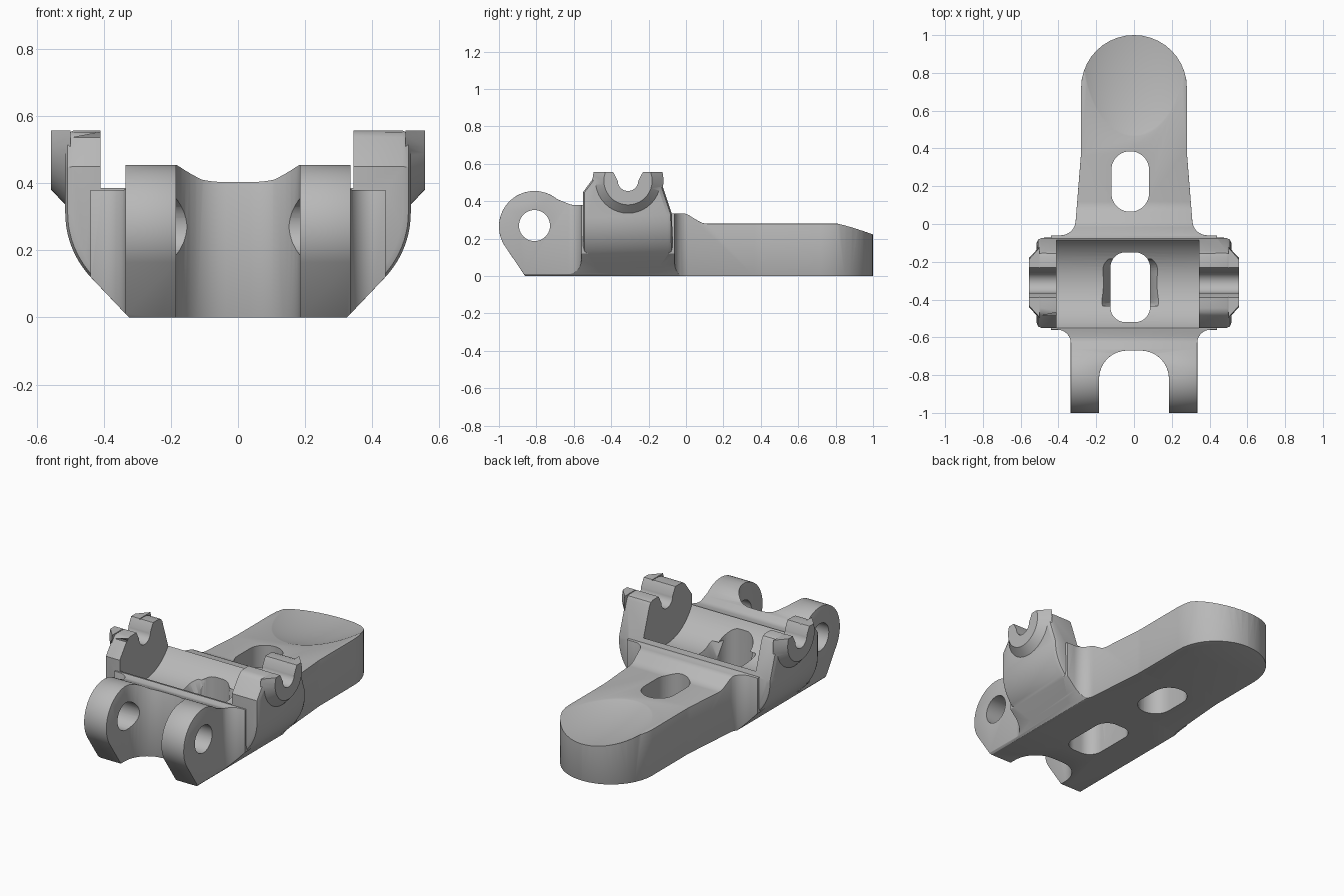
import bpy, bmesh, math
from mathutils import Vector

cube = bpy.data.objects.get("Cube")
if cube:
    bpy.data.objects.remove(cube, do_unlink=True)

grey = bpy.data.materials.new("matte_grey")
grey.use_nodes = True
COLOUR = (0.48, 0.48, 0.48, 1)
grey.diffuse_color = COLOUR
grey.node_tree.nodes["Principled BSDF"].inputs["Base Color"].default_value = COLOUR


def rounded(corners, steps=10):
    """Turn (u, v, radius) corners into an outline with filleted corners."""
    out = []
    for i, (u, v, r) in enumerate(corners):
        p = Vector((u, v, 0))
        if r == 0:
            out.append((u, v))
            continue
        a = (Vector((*corners[i - 1][:2], 0)) - p).normalized()
        b = (Vector((*corners[(i + 1) % len(corners)][:2], 0)) - p).normalized()
        half = a.angle(b) / 2
        c = p + (a + b).normalized() * r / math.sin(half)
        start = (p + a * r / math.tan(half) - c).normalized()
        end = (p + b * r / math.tan(half) - c).normalized()
        for k in range(steps + 1):
            q = c + start.slerp(end, k / steps).normalized() * r
            out.append((q.x, q.y))
    return out


def arc(u, v, r, first=0, last=360, steps=40):
    angles = [math.radians(first + (last - first) * k / steps) for k in range(steps + 1)]
    return [(u + r * math.cos(t), v + r * math.sin(t)) for t in angles]


def box(u0, u1, v0, v1, r=0):
    return rounded([(u0, v0, r), (u1, v0, r), (u1, v1, r), (u0, v1, r)])


def mirrored(half):
    """Close a right half outline with its reflection."""
    return half + [(-c[0], *c[1:]) for c in reversed(half)]


def prism(name, outline, axis, start, end, grow=(1, 1)):
    """Extrude an outline along an axis, optionally scaling the far end."""
    place = {"x": lambda u, v, w: (w, u, v),
             "y": lambda u, v, w: (u, w, v),
             "z": lambda u, v, w: (u, v, w)}[axis]
    cu = (min(p[0] for p in outline) + max(p[0] for p in outline)) / 2
    cv = (min(p[1] for p in outline) + max(p[1] for p in outline)) / 2
    clean = [p for i, p in enumerate(outline) if math.dist(p, outline[i - 1]) > 1e-4]
    bm = bmesh.new()
    near = [bm.verts.new(place(u, v, start)) for u, v in clean]
    far = [bm.verts.new(place(cu + (u - cu) * grow[0], cv + (v - cv) * grow[1], end))
           for u, v in clean]
    bm.faces.new(near)
    bm.faces.new(far)
    for i in range(len(clean)):
        bm.faces.new((near[i - 1], near[i], far[i], far[i - 1]))
    bmesh.ops.recalc_face_normals(bm, faces=bm.faces)
    mesh = bpy.data.meshes.new(name)
    bm.to_mesh(mesh)
    bm.free()
    mesh.materials.append(grey)
    obj = bpy.data.objects.new(name, mesh)
    bpy.context.collection.objects.link(obj)
    return obj


def apply(obj, mod):
    bpy.context.view_layer.objects.active = obj
    bpy.ops.object.modifier_apply(modifier=mod.name)


def combine(obj, other, operation):
    mod = obj.modifiers.new("combine", "BOOLEAN")
    mod.operation, mod.object, mod.solver = operation, other, "EXACT"
    apply(obj, mod)
    bpy.data.objects.remove(other, do_unlink=True)


def soften(obj, width):
    mod = obj.modifiers.new("soften", "BEVEL")
    mod.width, mod.segments = width, 2
    mod.limit_method, mod.angle_limit = "ANGLE", math.radians(40)
    apply(obj, mod)


AXLE_Y, AXLE_Z, TOP = -0.31, 0.51, 0.557

# Cross-section shared by the body and the side cheeks
hull = rounded(mirrored([(0.325, 0, 0), (0.515, 0.2, 0.28), (0.515, TOP, 0)]))

# Main body: plan outline cut by the side profile and the hull section
plan = rounded(mirrored([
    (0.185, -0.67, 0.15), (0.185, -1.1, 0), (0.335, -1.1, 0), (0.335, -0.56, 0.07),
    (0.44, -0.56, 0), (0.44, -0.06, 0), (0.315, -0.06, 0.08), (0.28, 0.38, 0.4),
    (0.28, 1, 0.279)]))
body = prism("bracket_body", plan, "z", 0, 0.7)
profile = arc(-0.81, 0.265, 0.19, 50, 212, 30) + rounded([
    (-0.86, 0, 0), (1.1, 0, 0), (1.1, 0.28, 0), (0.09, 0.28, 0.1), (0, 0.335, 0.06),
    (-0.07, 0.335, 0), (-0.55, 0.38, 0), (-0.61, 0.38, 0.08), (-0.66, 0.4, 0)])
combine(body, prism("side_profile", profile, "x", -1, 1), "INTERSECT")
combine(body, prism("hull_section", hull, "y", -1.2, 1.2), "INTERSECT")
soften(body, 0.012)

# Side cheeks that hold the axle
cheeks = prism("cheeks", hull, "y", -0.7, 0.1)
cheek_side = [(-0.47, 0), (-0.15, 0), (-0.07, 0.11), (-0.075, 0.33), (-0.15, TOP),
              (-0.47, TOP), (-0.55, 0.45), (-0.55, 0.1)]
combine(cheeks, prism("cheek_side", cheek_side, "x", -1, 1), "INTERSECT")
soften(cheeks, 0.025)

# Tapered outer bosses, level with the cheek tops
for side in (-1, 1):
    boss = prism("boss", arc(AXLE_Y, AXLE_Z, 0.19), "x", side * 0.5, side * TOP, (0.68, 0.68))
    combine(boss, prism("boss_top", box(-1, 1, TOP, 1), "x", -1, 1), "DIFFERENCE")
    combine(cheeks, boss, "UNION")
combine(body, cheeks, "UNION")

# Round trough between the cheeks
trough = arc(AXLE_Y, AXLE_Z, 0.27, 180, 360) + [(-0.04, 0.8), (-0.58, 0.8)]
combine(body, prism("trough", trough, "x", -0.41, 0.345), "DIFFERENCE")

# Axle notches with flared mouths
notch = arc(AXLE_Y, AXLE_Z, 0.055, 180, 360, 16) + [(-0.23, TOP), (-0.23, 0.7),
                                                    (-0.39, 0.7), (-0.39, TOP)]
combine(body, prism("notch", notch, "x", -1, 1), "DIFFERENCE")

# Hinge hole through both ears
combine(body, prism("hinge_hole", arc(-0.81, 0.27, 0.083), "x", -1, 1), "DIFFERENCE")

# Through slots, the front one with a flared rim
front_slot = box(-0.125, 0.085, -0.52, -0.15, 0.08)
combine(body, prism("front_slot", front_slot, "z", -0.1, 0.8), "DIFFERENCE")
rim = box(-0.125, 0.085, -0.47, -0.18, 0.08)
combine(body, prism("slot_rim", rim, "z", 0.17, 0.27, (1.5, 1.1)), "DIFFERENCE")
rear_slot = box(-0.12, 0.08, 0.065, 0.385, 0.099)
combine(body, prism("rear_slot", rear_slot, "z", -0.1, 0.8), "DIFFERENCE")

# Shallow finger scoop on the paddle end
bpy.ops.mesh.primitive_uv_sphere_add(segments=64, ring_count=48, location=(0, 0.9, 0.45))
scoop = bpy.context.object
scoop.scale = (0.4, 0.65, 0.23)
bpy.ops.object.transform_apply(location=True, rotation=False, scale=True)
scoop.data.materials.append(grey)
combine(body, scoop, "DIFFERENCE")

# Smooth the curved surfaces
bpy.ops.object.select_all(action="DESELECT")
body.select_set(True)
bpy.context.view_layer.objects.active = body
bpy.ops.object.shade_smooth_by_angle(angle=math.radians(32))
